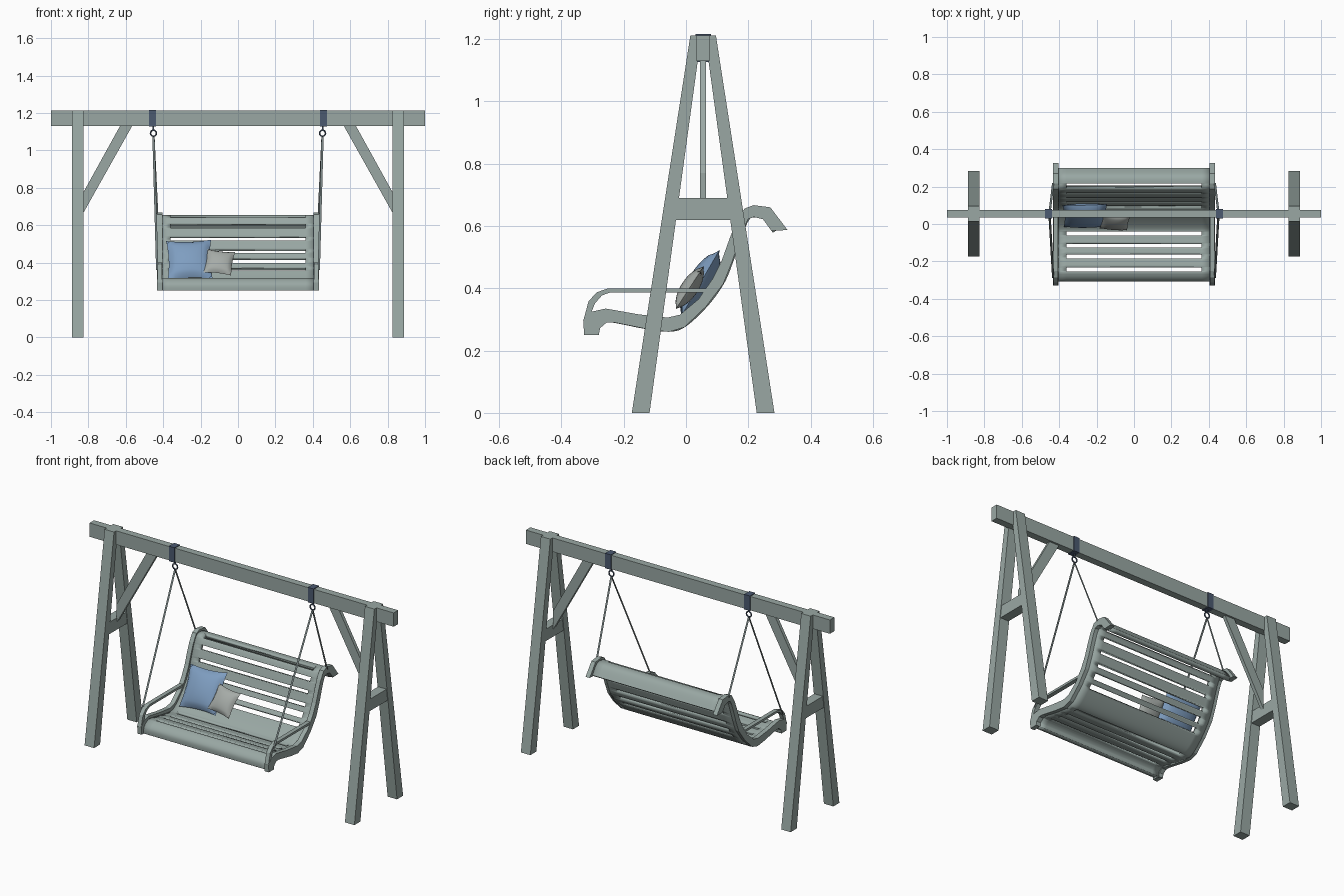
import bpy, bmesh, math
from mathutils import Vector, Matrix

if "Cube" in bpy.data.objects:
    bpy.data.objects.remove(bpy.data.objects["Cube"])


def mat(name, c):
    m = bpy.data.materials.new(name)
    m.diffuse_color = (*c, 1)
    m.use_nodes = True
    m.node_tree.nodes["Principled BSDF"].inputs["Base Color"].default_value = m.diffuse_color
    return m


WOOD = mat("grey green wood", (0.32, 0.39, 0.37))
BAND = mat("dark blue metal", (0.07, 0.10, 0.16))
ROPE = mat("dark grey rope", (0.18, 0.22, 0.22))
BLUE = mat("blue fabric", (0.21, 0.34, 0.53))
PALE = mat("pale grey fabric", (0.38, 0.41, 0.39))


def finish(name, bm, m, smooth=False):
    bmesh.ops.recalc_face_normals(bm, faces=bm.faces)
    me = bpy.data.meshes.new(name)
    bm.to_mesh(me)
    bm.free()
    me.materials.append(m)
    ob = bpy.data.objects.new(name, me)
    bpy.context.collection.objects.link(ob)
    if smooth:
        for o in bpy.context.selected_objects:
            o.select_set(False)
        bpy.context.view_layer.objects.active = ob
        ob.select_set(True)
        bpy.ops.object.shade_smooth_by_angle(angle=math.radians(35))
    return ob


def prism(name, pts, a, b, m, axis="x"):
    """Extrude a (y,z) outline along x, or an (x,z) outline along y."""
    bm = bmesh.new()
    f = (lambda p, t: (t, p[0], p[1])) if axis == "x" else (lambda p, t: (p[0], t, p[1]))
    lo = [bm.verts.new(f(p, a)) for p in pts]
    hi = [bm.verts.new(f(p, b)) for p in pts]
    bm.faces.new(lo)
    bm.faces.new(hi)
    n = len(pts)
    for i in range(n):
        bm.faces.new((lo[i], lo[(i + 1) % n], hi[(i + 1) % n], hi[i]))
    return finish(name, bm, m)


def rect(a, b, c, d):
    return [(a, c), (b, c), (b, d), (a, d)]


def span(s, a, b):
    return tuple(sorted((s * a, s * b)))


CY = 0.055  # centre line of the frame in y

# Top beam
prism("top_beam", rect(CY - .021, CY + .021, 1.13, 1.212), -1, 1, WOOD)

# Seat side profile: (upper, lower) pairs from the front lip to the back flap
PAIRS = [((-.327, .25), (-.28, .25)), ((-.33, .297), (-.276, .272)),
         ((-.303, .325), (-.255, .29)), ((-.258, .335), (-.23, .29)),
         ((-.15, .316), (-.12, .268)), ((-.06, .306), (-.055, .26)),
         ((-.02, .315), (-.005, .275)), ((.04, .365), (.065, .342)),
         ((.085, .43), (.12, .415)), ((.115, .49), (.149, .487)),
         ((.14, .56), (.17, .55)), ((.16, .61), (.188, .6)),
         ((.188, .656), (.2, .622)), ((.217, .667), (.218, .629)),
         ((.271, .66), (.247, .622)), ((.326, .587), (.274, .585))]
FRAME = [p[0] for p in PAIRS] + [p[1] for p in reversed(PAIRS)]
ARM = [(-.33, .295), (-.313, .358), (-.287, .387), (-.25, .4), (.066, .4),
       (.056, .387), (-.243, .387), (-.27, .377), (-.292, .352), (-.303, .325)]

for s, side in ((-1, "left"), (1, "right")):
    # A-frame legs, cross rail and diagonal brace
    lx = span(s, .825, .887)
    for d, nm in ((-1, "front"), (1, "back")):
        prism(f"{nm}_leg_{side}", [(CY + d * .229, 0), (CY + d * .172, 0),
              (CY + d * .006, 1.212), (CY + d * .041, 1.212)], *lx, WOOD)
    prism(f"cross_rail_{side}", [(CY - .105, .62), (CY + .105, .62),
          (CY + .095, .69), (CY - .095, .69)], *span(s, .828, .884), WOOD)
    prism(f"brace_{side}", [(s * .83, .66), (s * .565, 1.132), (s * .63, 1.132), (s * .83, .77)],
          CY - .01, CY + .01, WOOD, "y")
    # Metal band round the beam, with ring
    prism(f"beam_band_{side}", rect(CY - .025, CY + .025, 1.127, 1.216), *span(s, .438, .476), BAND)
    bpy.ops.mesh.primitive_torus_add(location=(s * .452, CY, 1.092), rotation=(math.pi / 2, 0, 0),
        major_radius=.016, minor_radius=.004, major_segments=20, minor_segments=8)
    ring = bpy.context.object
    ring.name = f"hanging_ring_{side}"
    ring.data.materials.append(BAND)
    prism(f"ring_stem_{side}", rect(CY - .004, CY + .004, 1.106, 1.13), *span(s, .448, .456), BAND)
    # Flat ropes
    for nm, y, z in (("front", -.29, .36), ("back", .22, .655)):
        bm = bmesh.new()
        vs = [bm.verts.new(p) for p in (
            (s * .446, CY, 1.076), (s * .458, CY, 1.076),
            (s * .438, y, z), (s * .426, y, z))]
        bm.faces.new(vs)
        finish(f"rope_{nm}_{side}", bm, ROPE)
    # Side frames of the seat and arm rests
    prism(f"seat_side_{side}", FRAME, *span(s, .405, .432), WOOD)
    prism(f"arm_rest_{side}", ARM, *span(s, .406, .431), WOOD)


# Curved slotted seat panel between the side frames
def catmull(a, b, c, d, t):
    return .5 * (2 * b + (c - a) * t + (2 * a - 5 * b + 4 * c - d) * t * t
                 + (3 * b - a - 3 * c + d) * t ** 3)


mid = [Vector(lo).lerp(Vector(up), .3) for up, lo in PAIRS]
path = []
STEPS = 10
for i in range(len(mid) - 1):
    a, d = mid[max(i - 1, 0)], mid[min(i + 2, len(mid) - 1)]
    path += [catmull(a, mid[i], mid[i + 1], d, k / STEPS) for k in range(STEPS)]
path.append(mid[-1])


def in_slot(p):
    y, z = p
    if y < .04:
        return any(abs(y - c) < .012 for c in (-.05, -.115, -.178, -.24)) and z > .26
    if y > .196:
        return y < .217
    return any(abs(z - c) < .011 for c in (.36, .405, .46, .525, .592))


bm = bmesh.new()
XS = (-.41, -.362, .362, .41)
rows = [[bm.verts.new((x, p[0], p[1])) for x in XS] for p in path]
for i in range(len(rows) - 1):
    for j in range(3):
        if j == 1 and in_slot((path[i] + path[i + 1]) / 2):
            continue
        bm.faces.new((rows[i][j], rows[i][j + 1], rows[i + 1][j + 1], rows[i + 1][j]))
panel = finish("seat_panel", bm, WOOD, True)
sol = panel.modifiers.new("thickness", "SOLIDIFY")
sol.thickness = .026
sol.offset = 0


# Cushions: puffed squares with pinched corners
def cushion(name, size, puff, loc, tilt, spin, m):
    bm = bmesh.new()
    n = 12
    for side in (-1, 1):
        g = []
        for i in range(n + 1):
            u = 2 * i / n - 1
            row = []
            for j in range(n + 1):
                v = 2 * j / n - 1
                h = puff * ((1 - u * u) * (1 - v * v)) ** .5
                row.append(bm.verts.new((size / 2 * u * (.92 + .08 * v * v),
                                         size / 2 * v * (.92 + .08 * u * u), side * h)))
            g.append(row)
        for i in range(n):
            for j in range(n):
                bm.faces.new((g[i][j], g[i + 1][j], g[i + 1][j + 1], g[i][j + 1]))
    bmesh.ops.remove_doubles(bm, verts=bm.verts, dist=1e-5)
    bmesh.ops.transform(bm, verts=bm.verts, matrix=Matrix.Translation(loc)
        @ Matrix.Rotation(math.radians(tilt), 4, "X") @ Matrix.Rotation(math.radians(spin), 4, "Z"))
    finish(name, bm, m, True)


cushion("blue_cushion", .24, .04, (-.26, .045, .415), 60, 2, BLUE)
cushion("small_grey_cushion", .15, .028, (-.1, .012, .402), 57, -8, PALE)
